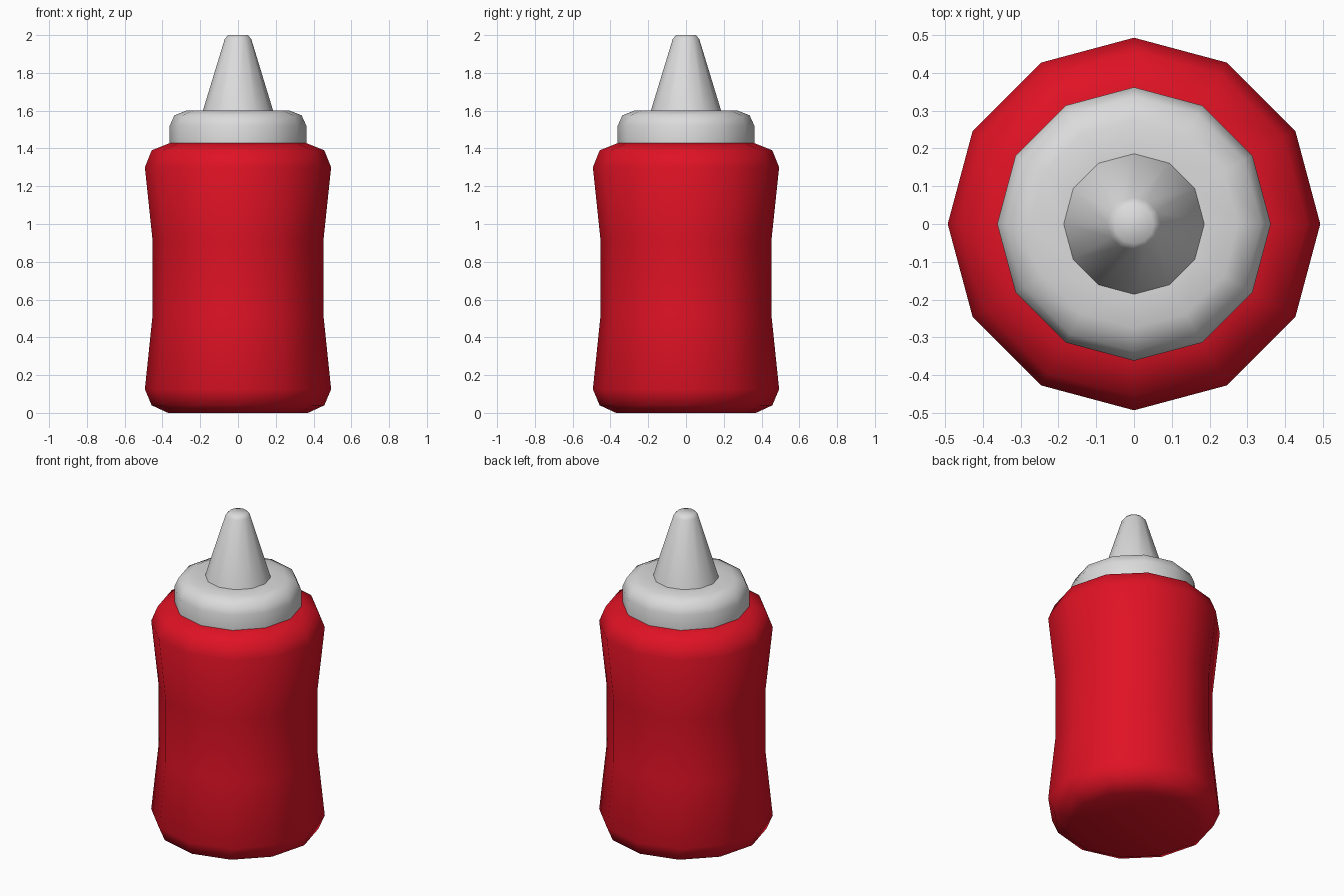
import bpy, bmesh, math

if "Cube" in bpy.data.objects:
    bpy.data.objects.remove(bpy.data.objects["Cube"])

SIDES = 12


def material(name, rgb):
    m = bpy.data.materials.new(name)
    m.diffuse_color = (*rgb, 1.0)
    m.use_nodes = True
    m.node_tree.nodes["Principled BSDF"].inputs["Base Color"].default_value = m.diffuse_color
    return m


def lathe(name, profile, mat, angle=60, cap_bottom=True, cap_top=True):
    """Spin (radius, height) points into a 12-sided part."""
    bm = bmesh.new()
    rings = []
    for r, z in profile:
        rings.append([bm.verts.new((r * math.cos(2 * math.pi * i / SIDES),
                                    r * math.sin(2 * math.pi * i / SIDES), z))
                      for i in range(SIDES)])
    for a, b in zip(rings, rings[1:]):
        for i in range(SIDES):
            j = (i + 1) % SIDES
            bm.faces.new((a[i], a[j], b[j], b[i]))
    if cap_bottom:
        bm.faces.new(rings[0][::-1])
    if cap_top:
        bm.faces.new(rings[-1])
    mesh = bpy.data.meshes.new(name)
    bm.to_mesh(mesh)
    bm.free()
    mesh.materials.append(mat)
    ob = bpy.data.objects.new(name, mesh)
    bpy.context.collection.objects.link(ob)
    bpy.ops.object.select_all(action='DESELECT')
    ob.select_set(True)
    bpy.context.view_layer.objects.active = ob
    bpy.ops.object.shade_smooth_by_angle(angle=math.radians(angle))
    return ob


red = material("ketchup red", (0.74, 0.006, 0.018))
grey = material("light grey", (0.71, 0.71, 0.71))

# Squeezable body with a pinched waist
lathe("bottle_body", [(0.37, 0), (0.457, 0.04), (0.493, 0.125), (0.452, 0.52),
                      (0.452, 0.91), (0.493, 1.30), (0.457, 1.39), (0.362, 1.428)], red)

# Screw cap collar
lathe("cap", [(0.362, 1.428), (0.362, 1.52), (0.337, 1.575), (0.275, 1.6), (0.186, 1.6)],
      grey, cap_bottom=False, cap_top=False)

# Tapered nozzle
lathe("nozzle", [(0.186, 1.6), (0.07, 1.98), (0.052, 2.0)], grey, cap_bottom=False)
